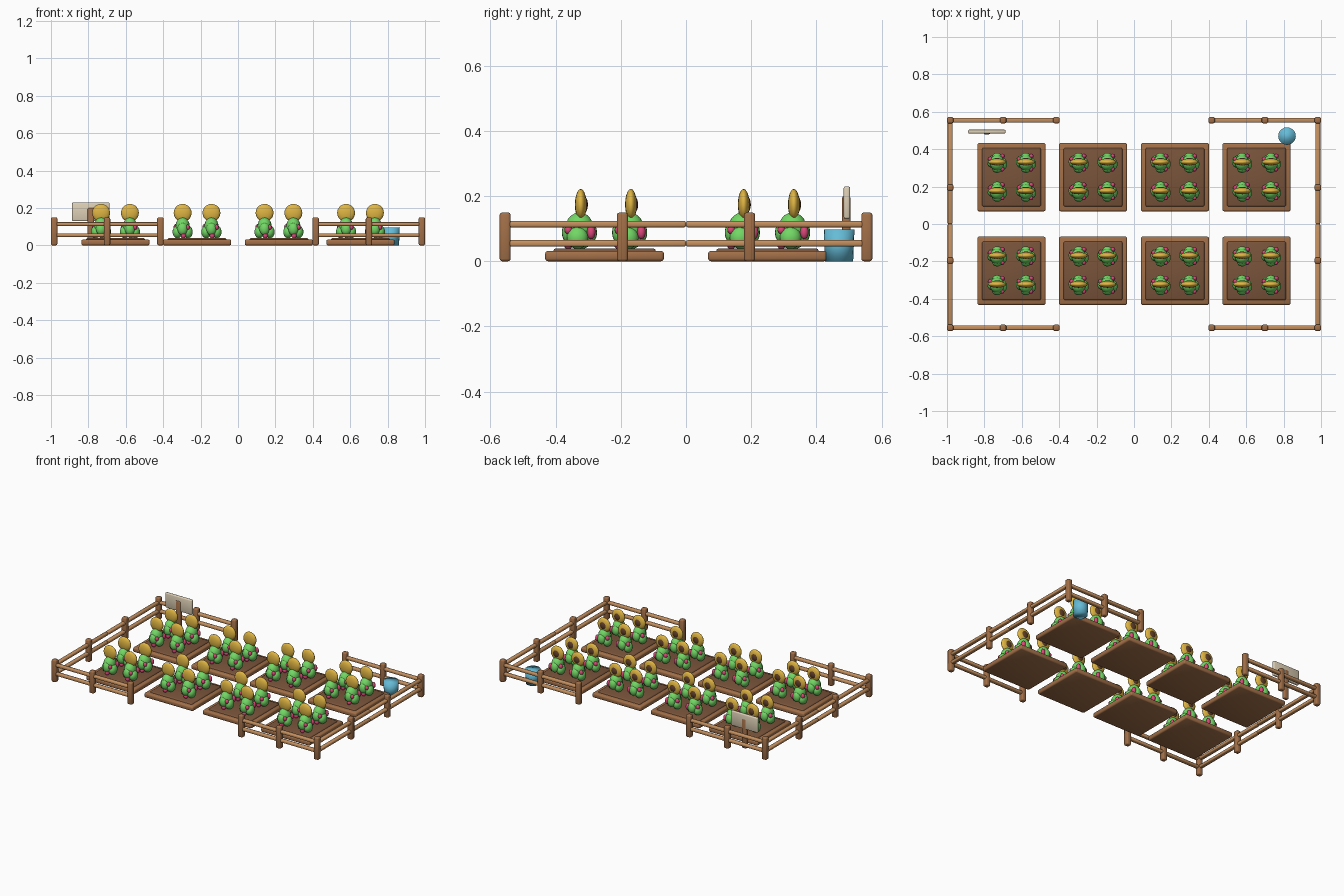
import bpy
import bmesh
from mathutils import Matrix

cube = bpy.data.objects.get("Cube")
if cube:
    bpy.data.objects.remove(cube, do_unlink=True)


def material(name, rgb):
    m = bpy.data.materials.new(name)
    m.use_nodes = True
    m.diffuse_color = (*rgb, 1)
    bsdf = next(n for n in m.node_tree.nodes if n.type == 'BSDF_PRINCIPLED')
    bsdf.inputs["Base Color"].default_value = (*rgb, 1)
    return m


WOOD = material("post wood", (0.36, 0.16, 0.065))
RAIL = material("rail wood", (0.56, 0.28, 0.115))
SOIL = material("soil", (0.19, 0.088, 0.043))
GREEN = material("leaf green", (0.17, 0.68, 0.13))
PINK = material("berry pink", (0.72, 0.065, 0.20))
GOLD = material("petal gold", (0.74, 0.46, 0.055))
SEED = material("seed brown", (0.12, 0.05, 0.022))
BLUE = material("bucket blue", (0.13, 0.50, 0.68))
BOARD = material("board beige", (0.72, 0.62, 0.46))


def finish(bm, name, mat):
    """Turn a bmesh into a smooth mesh with its material."""
    bmesh.ops.recalc_face_normals(bm, faces=bm.faces)
    for f in bm.faces:
        f.smooth = True
    mesh = bpy.data.meshes.new(name)
    bm.to_mesh(mesh)
    bm.free()
    mesh.materials.append(mat)
    return mesh


def place(mesh, name, loc):
    ob = bpy.data.objects.new(name, mesh)
    ob.location = loc
    bpy.context.collection.objects.link(ob)


def box_mesh(name, size, mat, bevel):
    """Softly rounded box."""
    bm = bmesh.new()
    bmesh.ops.create_cube(bm, size=1, matrix=Matrix.Diagonal((*size, 1)))
    bmesh.ops.bevel(bm, geom=bm.edges[:], offset=bevel, segments=2,
                    profile=0.5, affect='EDGES')
    return finish(bm, name, mat)


def blobs_mesh(name, blobs, mat):
    """Join ellipsoids given as (centre, radii)."""
    bm = bmesh.new()
    for centre, radii in blobs:
        bmesh.ops.create_uvsphere(
            bm, u_segments=16, v_segments=10, radius=1,
            matrix=Matrix.Translation(centre) @ Matrix.Diagonal((*radii, 1)))
    return finish(bm, name, mat)


# Fence of posts and two rails, open at the front and back gates
X, Y, GATE, MID = 0.983, 0.555, 0.415, 0.70
post = box_mesh("fence_post", (0.034, 0.034, 0.15), WOOD, 0.008)
end_rail = box_mesh("end_rail", (X - GATE + 0.024, 0.026, 0.02), RAIL, 0.006)
side_rail = box_mesh("side_rail", (0.026, Y, 0.02), RAIL, 0.006)
for sx in (-1, 1):
    for sy in (-1, 1):
        for x, y in ((X, Y), (MID, Y), (GATE, Y), (X, 0.195)):
            place(post, "fence_post", (sx * x, sy * y, 0.075))
        for z in (0.055, 0.114):
            place(end_rail, "end_rail", (sx * (X + GATE) / 2, sy * Y, z))
            place(side_rail, "side_rail", (sx * X, sy * Y / 2, z))

# Plant parts, shared by every plant
foliage = blobs_mesh("foliage", [
    ((0, 0, 0.102), (0.038, 0.043, 0.048)),
    ((0, -0.031, 0.088), (0.027, 0.023, 0.034)),
    ((0, 0.031, 0.088), (0.027, 0.023, 0.034)),
    ((-0.028, 0.006, 0.072), (0.026, 0.033, 0.034)),
    ((0.028, -0.006, 0.072), (0.026, 0.033, 0.034)),
], GREEN)
berries = blobs_mesh("berries", [
    ((0.027, -0.034, 0.097), (0.012, 0.012, 0.014)),
    ((0.028, 0.036, 0.090), (0.014, 0.013, 0.022)),
    ((-0.036, 0.020, 0.098), (0.013, 0.013, 0.016)),
    ((0.004, -0.034, 0.052), (0.014, 0.014, 0.015)),
], PINK)
flower = blobs_mesh("flower_head", [
    ((0, 0.004, 0.174), (0.048, 0.018, 0.048))], GOLD)
seeds = blobs_mesh("flower_centre", [
    ((0, 0.012, 0.174), (0.027, 0.014, 0.027))], SEED)

# Raised beds, each holding four plants
bed = box_mesh("bed_frame", (0.365, 0.365, 0.032), WOOD, 0.009)
soil = box_mesh("bed_soil", (0.315, 0.315, 0.03), SOIL, 0.009)
for bx in (-0.655, -0.219, 0.219, 0.655):
    for by in (-0.25, 0.25):
        place(bed, "bed_frame", (bx, by, 0.016))
        place(soil, "bed_soil", (bx, by, 0.025))
        for px in (-0.077, 0.077):
            for py in (-0.077, 0.077):
                spot = (bx + px, by + py, 0)
                place(foliage, "plant_foliage", spot)
                place(berries, "plant_berries", spot)
                place(flower, "flower_head", spot)
                place(seeds, "flower_centre", spot)

# Sign on a post
place(box_mesh("sign_post", (0.034, 0.026, 0.20), WOOD, 0.006),
      "sign_post", (-0.787, 0.492, 0.10))
place(box_mesh("sign_board", (0.20, 0.020, 0.10), BOARD, 0.006),
      "sign_board", (-0.787, 0.494, 0.18))

# Bucket
bm = bmesh.new()
bmesh.ops.create_cone(bm, cap_ends=True, segments=20, radius1=0.043,
                      radius2=0.047, depth=0.097)
place(finish(bm, "bucket", BLUE), "bucket", (0.818, 0.47, 0.0485))
